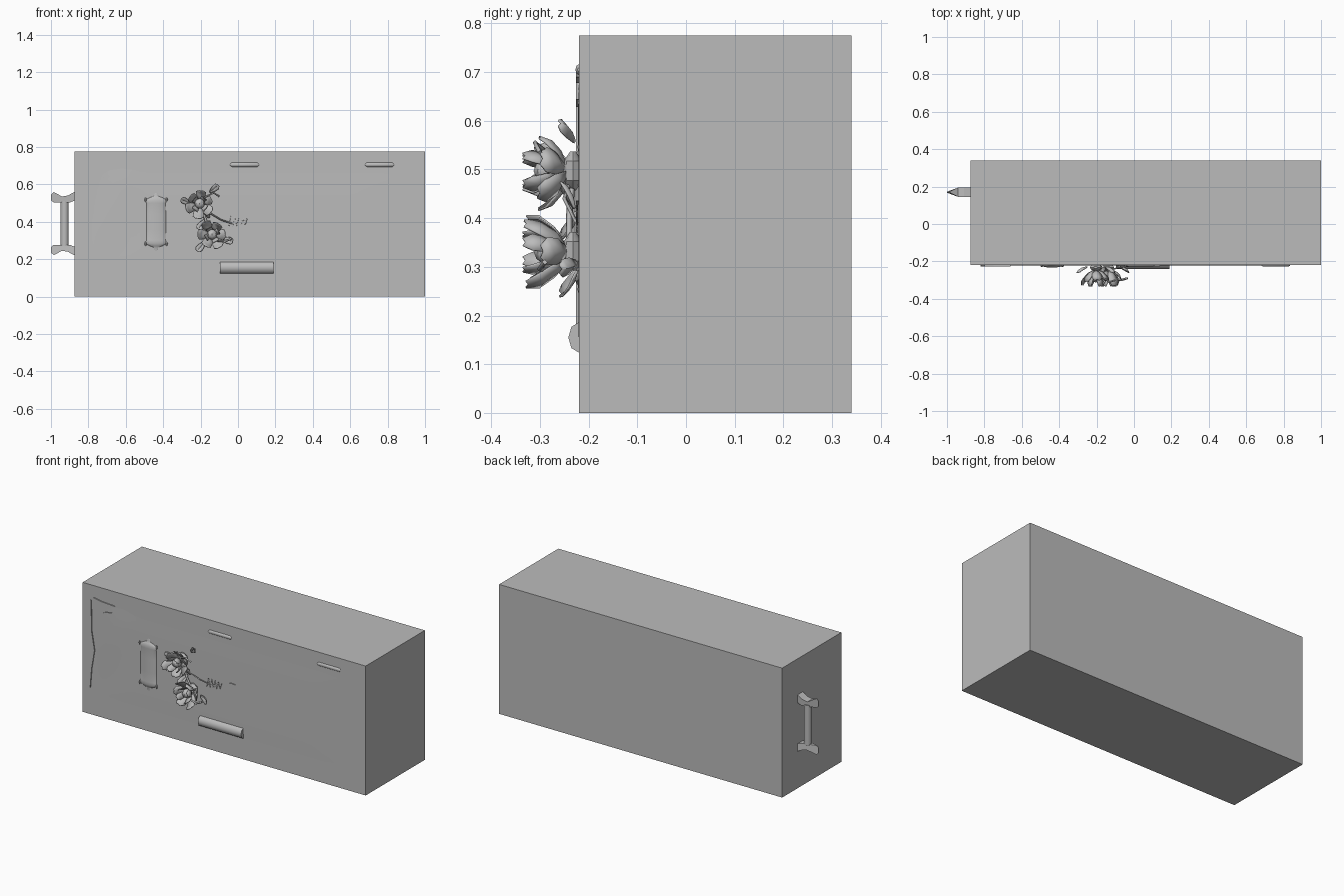
import bpy, bmesh, math, random
from mathutils import Vector

if "Cube" in bpy.data.objects:
    bpy.data.objects.remove(bpy.data.objects["Cube"])
random.seed(4)

grey = bpy.data.materials.new("plain grey")
grey.use_nodes = True
grey.diffuse_color = (0.5, 0.5, 0.5, 1)
grey.node_tree.nodes["Principled BSDF"].inputs["Base Color"].default_value = (0.5, 0.5, 0.5, 1)
FRONT = -0.22


def finish(name, bm, smooth=None, normals=True):
    if normals:
        bmesh.ops.recalc_face_normals(bm, faces=bm.faces)
    me = bpy.data.meshes.new(name)
    bm.to_mesh(me)
    bm.free()
    me.materials.append(grey)
    ob = bpy.data.objects.new(name, me)
    bpy.context.collection.objects.link(ob)
    if smooth:
        bpy.ops.object.select_all(action="DESELECT")
        ob.select_set(True)
        bpy.context.view_layer.objects.active = ob
        bpy.ops.object.shade_smooth_by_angle(angle=math.radians(smooth))
    return ob


def prism(name, profile, y0, y1, tip_x=None):
    """Extrude an x-z outline along y; points beyond tip_x close to a narrow edge."""
    bm = bmesh.new()
    mid = (y0 + y1) / 2
    rows = []
    for y in (y0, y1):
        rows.append([bm.verts.new((x, mid + (y - mid) * (0.1 if tip_x and x < tip_x else 1), z))
                     for x, z in profile])
    bm.faces.new(rows[0])
    bm.faces.new(rows[1][::-1])
    n = len(profile)
    for i in range(n):
        j = (i + 1) % n
        bm.faces.new((rows[0][i], rows[1][i], rows[1][j], rows[0][j]))
    return finish(name, bm)


def lathe(name, profile, centre, axis="Z", sides=12, flat=1.0, smooth=40):
    """Turn (radius, position) pairs about an axis, flattened along y."""
    bm = bmesh.new()
    rings = []
    for r, t in profile:
        ring = []
        for i in range(sides):
            a = 2 * math.pi * i / sides
            u, v = r * math.cos(a), r * math.sin(a) * flat
            p = (u, v, t) if axis == "Z" else (t, v, u)
            ring.append(bm.verts.new(Vector(centre) + Vector(p)))
        rings.append(ring)
    for a, b in zip(rings, rings[1:]):
        for i in range(sides):
            j = (i + 1) % sides
            bm.faces.new((a[i], a[j], b[j], b[i]))
    bm.faces.new(rings[0])
    bm.faces.new(rings[-1])
    return finish(name, bm, smooth)


def wire(name, points, radius):
    cu = bpy.data.curves.new(name, "CURVE")
    cu.dimensions = "3D"
    cu.bevel_depth = radius
    cu.bevel_resolution = 0
    cu.use_fill_caps = True
    sp = cu.splines.new("POLY")
    sp.points.add(len(points) - 1)
    for p, q in zip(sp.points, points):
        p.co = (*q, 1)
    cu.materials.append(grey)
    ob = bpy.data.objects.new(name, cu)
    bpy.context.collection.objects.link(ob)


def petal(name, centre, angle, length, width, depth, curl):
    """A cupped sheet leaving the centre at an angle and bending forward (-y)."""
    bm = bmesh.new()
    cx, cy, cz = centre
    rows = []
    for t, w in ((0, 0.3), (0.35, 0.9), (0.7, 1.0), (1, 0.45)):
        r = 0.012 + length * math.sin(t * curl) / max(math.sin(min(curl, 1.57)), 0.3)
        y = cy - depth * t ** 1.5
        row = []
        for s in (-1, 0, 1):
            side = s * w * width / 2
            cup = -0.012 * abs(s) * w
            x = cx + r * math.cos(angle) - side * math.sin(angle)
            z = cz + r * math.sin(angle) + side * math.cos(angle)
            row.append(bm.verts.new((x, y + cup, z)))
        rows.append(row)
    for a, b in zip(rows, rows[1:]):
        for i in range(2):
            bm.faces.new((a[i], a[i + 1], b[i + 1], b[i]))
    ob = finish(name, bm, 40)
    mod = ob.modifiers.new("thickness", "SOLIDIFY")
    mod.thickness = 0.004


# Main block
bm = bmesh.new()
bmesh.ops.create_cube(bm, size=1)
for v in bm.verts:
    v.co = (0.0625 + v.co.x * 1.875, 0.06 + v.co.y * 0.56, 0.3875 + v.co.z * 0.775)
finish("main_block", bm)

# Shallow rippled relief on the front
bm = bmesh.new()
NX, NZ = 36, 18
grid = []
for i in range(NX + 1):
    col = []
    for k in range(NZ + 1):
        u, w = i / NX, k / NZ
        x, z = -0.82 + 1.75 * u, 0.08 + 0.63 * w
        edge = min(1, 6 * u, 6 * (1 - u), 5 * w, 5 * (1 - w))
        fold = math.exp(-((x + 0.72 - 0.35 * (z - 0.4)) / 0.07) ** 2 - ((z - 0.45) / 0.2) ** 2)
        col.append(bm.verts.new((x, FRONT + 0.0006 - edge * (0.0015 + 0.005 * fold), z)))
    grid.append(col)
for a, b in zip(grid, grid[1:]):
    for k in range(NZ):
        bm.faces.new((a[k], b[k], b[k + 1], a[k + 1]))
finish("front_relief", bm, 60, normals=False)

# Thin creases at the edge of the relief
creases = [
    [(-0.822, 0.685), (-0.816, 0.685), (-0.812, 0.5), (-0.793, 0.39), (-0.812, 0.28), (-0.822, 0.16)],
    [(-0.8, 0.705), (-0.75, 0.696), (-0.66, 0.69), (-0.69, 0.678), (-0.76, 0.69)],
    [(-0.74, 0.628), (-0.68, 0.645), (-0.72, 0.639)],
    [(0.09, 0.428), (0.14, 0.434), (0.11, 0.436)],
]
for i, c in enumerate(creases):
    prism(f"crease_{i + 1}", c, FRONT - 0.006, FRONT + 0.005)

# Two slim pulls near the top edge
for i, x in enumerate((0.035, 0.757)):
    lathe(f"slim_pull_{i + 1}", [(0.004, -0.077), (0.011, -0.068), (0.011, 0.068), (0.004, 0.077)],
          (x, FRONT, 0.705), "X", 8, 0.65)

# Faceted bar low on the front
lathe("front_bar", [(0.031, -0.143), (0.031, 0.143)], (0.046, FRONT, 0.155), "X", 8, 0.7, 50)

# Flattened scroll with knobbed ends
half = [(0.004, 0.155), (0.012, 0.148), (0.01, 0.138), (0.034, 0.13), (0.06, 0.115), (0.052, 0.1), (0.053, 0.04)]
outline = [(r, -t) for r, t in half] + [(r, t) for r, t in reversed(half)]
lathe("scroll_panel", outline, (-0.438, FRONT, 0.4), "Z", 14, 0.22)
for sx in (-1, 1):
    for sz in (-1, 1):
        lathe("scroll_corner", [(0.002, -0.012), (0.007, 0), (0.002, 0.012)],
              (-0.438 + sx * 0.056, FRONT - 0.004, 0.4 + sz * 0.118), "Z", 6)

# Two open blossoms
for n, (cx, cz, turn) in enumerate(((-0.205, 0.497, 0.4), (-0.138, 0.332, 0.0))):
    lathe(f"blossom_{n + 1}_heart", [(0.006, -0.027), (0.022, -0.016), (0.028, 0), (0.022, 0.016), (0.006, 0.027)],
          (cx, -0.285, cz), "Z", 8)
    for k in range(6):
        petal(f"blossom_{n + 1}_outer_petal", (cx, -0.245, cz), turn + k * math.tau / 6,
              random.uniform(0.052, 0.07), 0.056, random.uniform(0.045, 0.085), 1.5)
    for k in range(4):
        petal(f"blossom_{n + 1}_inner_petal", (cx, -0.265, cz), turn + 0.5 + k * math.tau / 4,
              0.03, 0.038, 0.065, 1.8)
    lathe(f"blossom_{n + 1}_base", [(0.01, -0.04), (0.032, -0.02), (0.032, 0.02), (0.01, 0.04)],
          (cx, -0.232, cz), "Z", 8, 0.6)

# Leaves behind and between the blossoms
for x, z, a in ((-0.24, 0.49, 2.7), (-0.16, 0.55, 0.7), (-0.17, 0.42, 4.1), (-0.15, 0.41, 2.0),
                (-0.1, 0.31, -0.2), (-0.17, 0.3, 4.0)):
    petal("leaf", (x, -0.226, z), a, 0.06, 0.035, 0.03, 1.4)

# Stems and loose tendrils
wire("long_stem", [(-0.2, -0.24, 0.47), (-0.14, -0.25, 0.44), (-0.09, -0.235, 0.41), (-0.03, -0.225, 0.39)], 0.004)
wire("short_stem", [(-0.19, -0.235, 0.46), (-0.17, -0.24, 0.4), (-0.14, -0.24, 0.35)], 0.007)
wire("lower_tendril", [(-0.12, -0.28, 0.3), (-0.07, -0.3, 0.295), (-0.035, -0.29, 0.31)], 0.006)
wire("upper_tendril", [(-0.18, -0.28, 0.53), (-0.13, -0.31, 0.555), (-0.1, -0.3, 0.535)], 0.005)
wire("curled_tendril", [(-0.05 + 0.011 * i, FRONT - 0.004, 0.4 + (0.03 if i % 2 else -0.03) * (1 - 0.05 * i))
                        for i in range(10)], 0.0022)

# Grip on the side: a rod held by two flared brackets
bracket = [(-1.0, 0.545), (-0.985, 0.558), (-0.94, 0.535), (-0.91, 0.54), (-0.87, 0.562),
           (-0.87, 0.515), (-0.9, 0.503), (-0.985, 0.503), (-1.0, 0.515)]
prism("grip_bracket_upper", bracket, 0.145, 0.195, -0.97)
prism("grip_bracket_lower", [(x, 0.78 - z) for x, z in bracket], 0.145, 0.195, -0.97)
lathe("grip_rod", [(0.022, -0.12), (0.022, 0.12)], (-0.927, 0.17, 0.39), "Z", 10)
